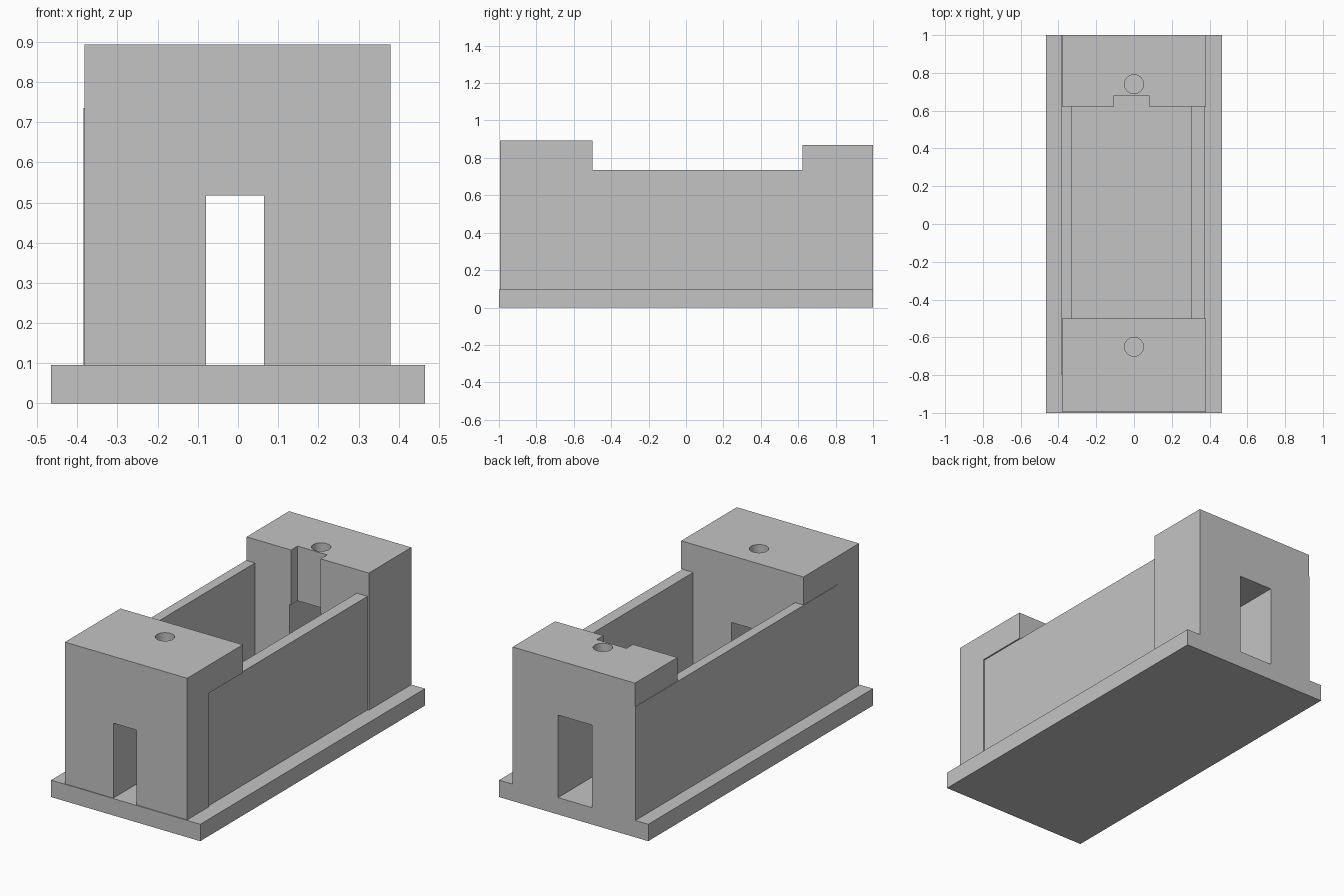
import bpy

cube = bpy.data.objects.get("Cube")
if cube:
    bpy.data.objects.remove(cube, do_unlink=True)

grey = bpy.data.materials.new("plain grey")
grey.use_nodes = True
colour = (0.55, 0.55, 0.55, 1)
grey.diffuse_color = colour
grey.node_tree.nodes["Principled BSDF"].inputs["Base Color"].default_value = colour

FLOOR = 0.095
WALL_TOP = 0.735
LEFT, RIGHT = 0.38, -0.382


def box(name, x, y, z):
    """Box from its (min, max) range on each axis."""
    ranges = (x, y, z)
    bpy.ops.mesh.primitive_cube_add(size=1, location=[sum(r) / 2 for r in ranges])
    ob = bpy.context.object
    ob.name = name
    ob.scale = [r[1] - r[0] for r in ranges]
    bpy.ops.object.transform_apply(location=False, rotation=False, scale=True)
    ob.data.materials.append(grey)
    return ob


def shaft(name, y, bottom, top):
    """Round vertical cutter."""
    bpy.ops.mesh.primitive_cylinder_add(vertices=32, radius=0.05, depth=top - bottom,
                                        location=(0, y, (top + bottom) / 2))
    ob = bpy.context.object
    ob.name = name
    ob.data.materials.append(grey)
    return ob


def cut(target, cutters):
    """Subtract each cutter, then hide it."""
    for cutter in cutters:
        mod = target.modifiers.new(cutter.name, "BOOLEAN")
        mod.operation = "DIFFERENCE"
        mod.solver = "EXACT"
        mod.object = cutter
        bpy.context.view_layer.objects.active = target
        bpy.ops.object.modifier_apply(modifier=mod.name)
        bpy.data.objects.remove(cutter, do_unlink=True)


# Base slab
box("base_slab", (-0.465, 0.465), (-1, 1), (0, FLOOR))

# Front block: doorway, round shaft and shallow wall recess
front = box("front_block", (RIGHT, LEFT), (-0.995, -0.5), (FLOOR, 0.893))
cut(front, [
    box("front_doorway", (-0.08, 0.065), (-1.1, -0.4), (0, 0.517)),
    shaft("front_shaft", -0.65, 0.45, 1),
    box("front_recess", (0.372, 0.5), (-0.8, -0.4), (0, WALL_TOP)),
])

# Back block: wider doorway, round shaft and gate slot
back = box("back_block", (RIGHT, LEFT), (0.622, 1), (FLOOR, 0.868))
cut(back, [
    box("back_doorway", (-0.115, 0.097), (0.5, 1.1), (0, 0.56)),
    shaft("back_shaft", 0.74, 0.5, 1),
    box("gate_slot", (-0.105, 0.08), (0.5, 0.68), (0.5, 1)),
])

# Long chamber walls
box("left_wall", (0.305, 0.372), (-0.51, 0.63), (FLOOR, WALL_TOP))
box("right_wall", (-0.385, -0.33), (-0.8, 0.999), (FLOOR, WALL_TOP))
